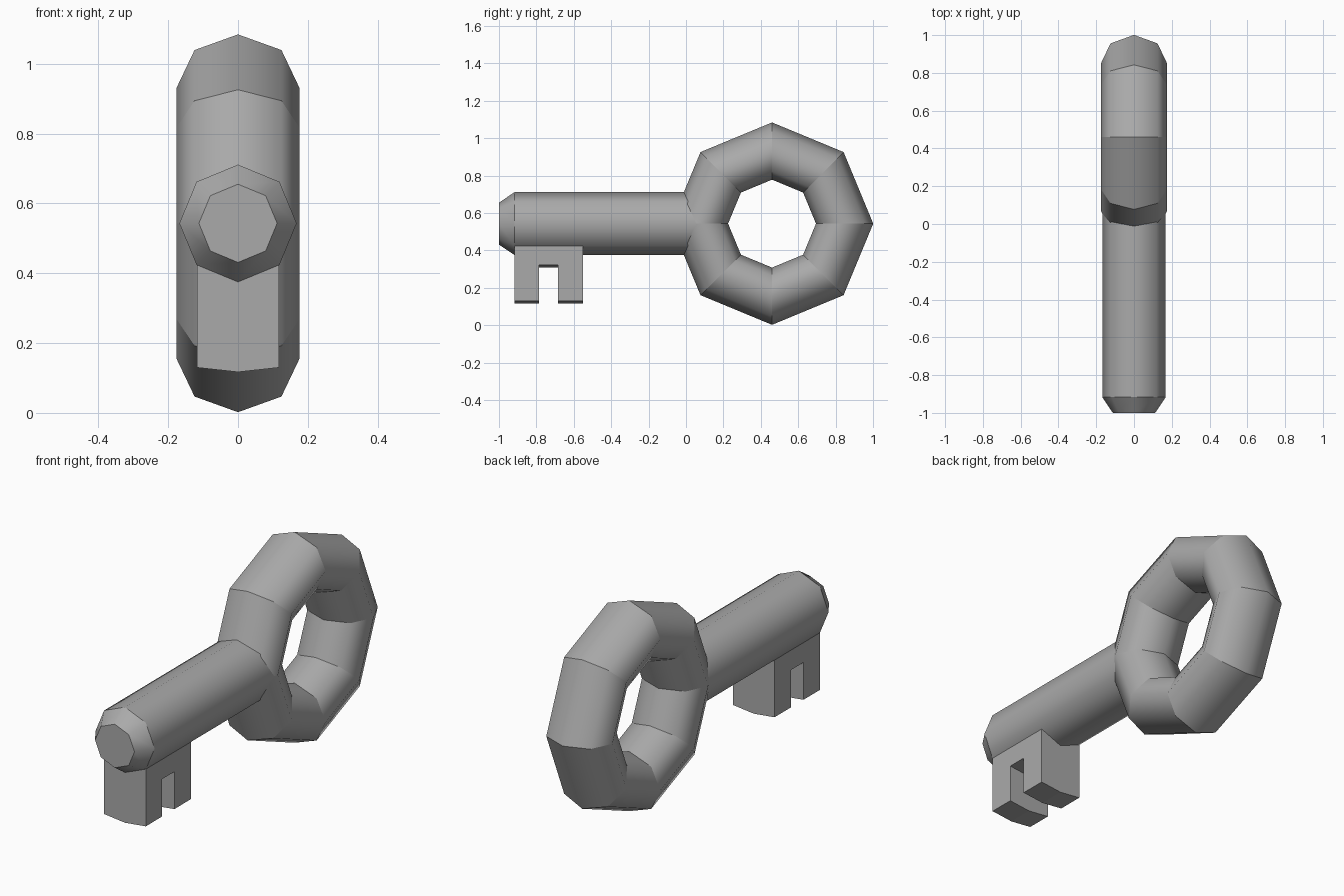
import bpy, bmesh
from math import sin, cos, pi
from mathutils import Vector

cube = bpy.data.objects.get("Cube")
if cube:
    bpy.data.objects.remove(cube)

GREY = 0.4
metal = bpy.data.materials.new("grey metal")
metal.use_nodes = True
metal.diffuse_color = (GREY, GREY, GREY, 1)
metal.node_tree.nodes["Principled BSDF"].inputs["Base Color"].default_value = (GREY, GREY, GREY, 1)

SIDES = 8
AXIS_Z = 0.543


def finish(name, bm):
    bmesh.ops.recalc_face_normals(bm, faces=bm.faces)
    mesh = bpy.data.meshes.new(name)
    bm.to_mesh(mesh)
    bm.free()
    mesh.materials.append(metal)
    obj = bpy.data.objects.new(name, mesh)
    bpy.context.collection.objects.link(obj)
    return obj


def tube(name, loops, closed):
    """Skin octagonal loops: smooth around the tube, creased where loops meet."""
    bm = bmesh.new()
    rings = [[bm.verts.new(p) for p in loop] for loop in loops]
    pairs = list(zip(rings, rings[1:]))
    if closed:
        pairs.append((rings[-1], rings[0]))
    for a, b in pairs:
        for i in range(SIDES):
            j = (i + 1) % SIDES
            bm.faces.new((a[i], a[j], b[j], b[i])).smooth = True
    if not closed:
        bm.faces.new(rings[0])
        bm.faces.new(rings[-1])
    for ring in rings:
        for i in range(SIDES):
            bm.edges.get((ring[i], ring[(i + 1) % SIDES])).smooth = False
    return finish(name, bm)


ANGLES = [2 * pi * i / SIDES for i in range(SIDES)]

# Ring handle: eight straight tube segments
centre = Vector((0, 0.46, AXIS_Z))
major, radial, half_width = 0.388, 0.153, 0.176
tube("ring_handle", [
    [centre + Vector((half_width * sin(t), 0, 0))
     + Vector((0, cos(a), sin(a))) * (major + radial * cos(t)) for t in ANGLES]
    for a in ANGLES], True)

# Shaft with a tapered tip
stations = [(-1.0, 0.112), (-0.917, 0.168), (0.07, 0.168)]
tube("shaft", [[(r * sin(t), y, AXIS_Z + r * cos(t)) for t in ANGLES]
               for y, r in stations], False)

# Key bit: notched outline extruded across, with a shallow V underneath
outline = [(-0.917, 0.44), (-0.917, 0.13), (-0.785, 0.13), (-0.785, 0.322),
           (-0.685, 0.322), (-0.685, 0.13), (-0.55, 0.13), (-0.55, 0.44)]
bm = bmesh.new()
slices = [[bm.verts.new((x, y, z - drop)) for y, z in outline]
          for x, drop in ((-0.118, 0), (0, 0.013), (0.118, 0))]
for a, b in zip(slices, slices[1:]):
    for i in range(len(outline)):
        j = (i + 1) % len(outline)
        bm.faces.new((a[i], a[j], b[j], b[i]))
bm.faces.new(slices[0])
bm.faces.new(slices[-1])
finish("key_bit", bm)
